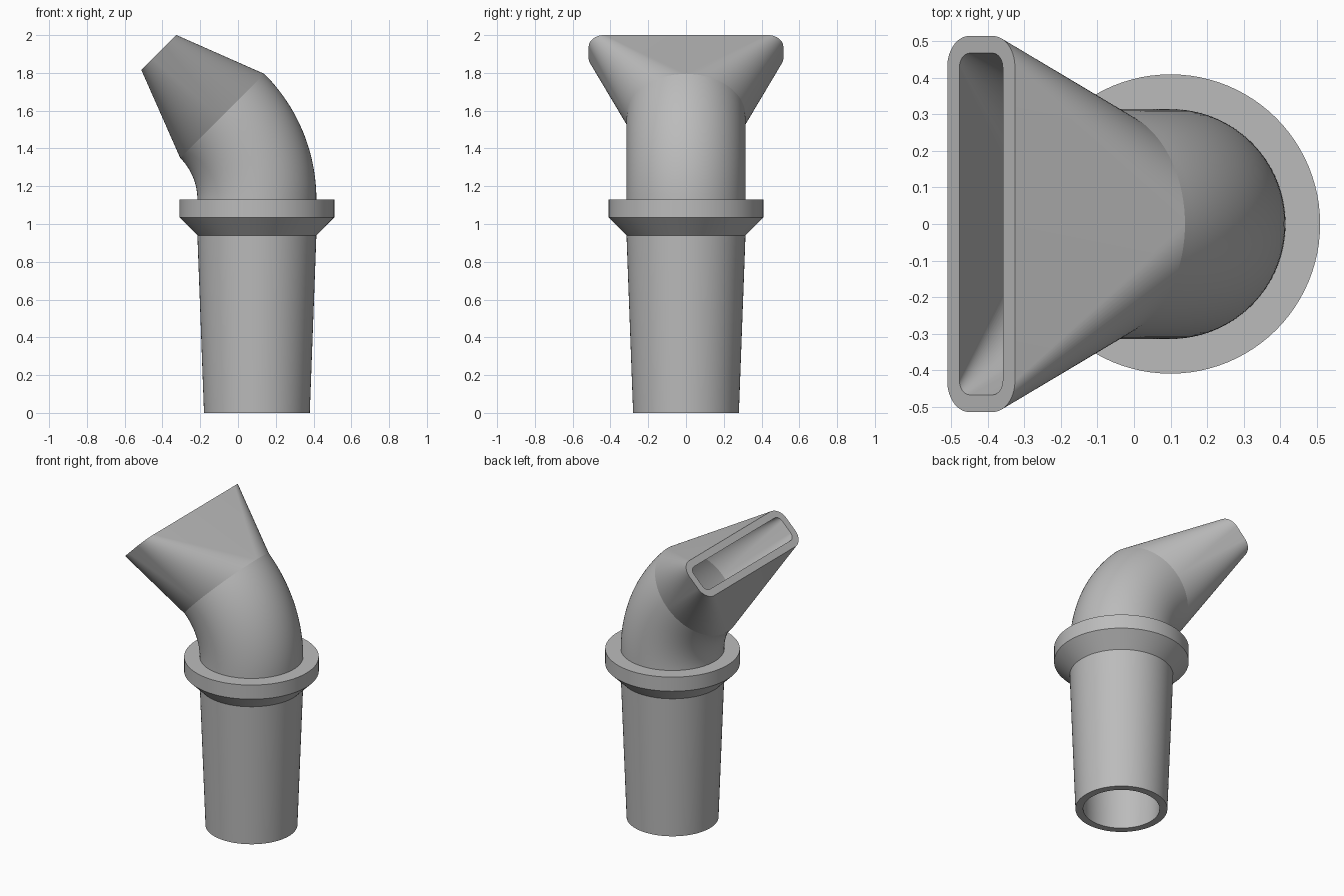
import bpy, bmesh
from math import sin, cos, pi, radians
from mathutils import Vector

if "Cube" in bpy.data.objects:
    bpy.data.objects.remove(bpy.data.objects["Cube"])

grey = bpy.data.materials.new("plain grey")
grey.use_nodes = True
COLOUR = (0.5, 0.5, 0.5, 1)
grey.diffuse_color = COLOUR
grey.node_tree.nodes["Principled BSDF"].inputs["Base Color"].default_value = COLOUR

AXIS_X = 0.1          # centre line of the upright tube
WALL = 0.047
BORE_R = 0.315        # outer radius of the elbow
SEAT_Z = 1.13         # top of the collar, where the bend starts
BEND_R = 0.625
BEND = radians(45)
STEPS = 24            # segments per quarter turn


def section(centre, tilt, half_u, half_v, corner):
    """Rounded rectangle (a circle when all sizes match), tilted about y."""
    u = Vector((cos(tilt), 0, sin(tilt)))
    v = Vector((0, 1, 0))
    points = []
    for q, (su, sv) in enumerate([(1, 1), (-1, 1), (-1, -1), (1, -1)]):
        for i in range(STEPS + 1):
            a = (q + i / STEPS) * pi / 2
            points.append(centre
                          + u * (su * (half_u - corner) + corner * cos(a))
                          + v * (sv * (half_v - corner) + corner * sin(a)))
    return points


def disc(z, r):
    return section(Vector((AXIS_X, 0, z)), 0, r, r, r)


def bend_point(tilt):
    return Vector((AXIS_X - BEND_R + BEND_R * cos(tilt), 0, SEAT_Z + BEND_R * sin(tilt)))


def loft(name, *shells):
    """Skin each list of sections; neighbouring sections are joined by faces."""
    bm = bmesh.new()
    for sections in shells:
        rings = [[bm.verts.new(p) for p in s] for s in sections]
        for a, b in zip(rings, rings[1:]):
            for j in range(len(a)):
                k = (j + 1) % len(a)
                bm.faces.new((a[j], a[k], b[k], b[j]))
    bmesh.ops.remove_doubles(bm, verts=bm.verts, dist=1e-5)
    mesh = bpy.data.meshes.new(name)
    bm.to_mesh(mesh)
    bm.free()
    mesh.materials.append(grey)
    obj = bpy.data.objects.new(name, mesh)
    bpy.context.collection.objects.link(obj)
    bpy.ops.object.select_all(action='DESELECT')
    obj.select_set(True)
    bpy.context.view_layer.objects.active = obj
    bpy.ops.object.shade_smooth_by_angle(angle=radians(30))
    return obj


# Tapered hollow tube, open at both ends
loft("connector_tube", [disc(SEAT_Z, BORE_R - WALL), disc(0.94, BORE_R - WALL),
                        disc(0, 0.28 - WALL), disc(0, 0.28), disc(0.94, BORE_R)])

# Flange with a chamfered underside
loft("collar", [disc(0.94, BORE_R), disc(1.035, 0.41),
                disc(SEAT_Z, 0.41), disc(SEAT_Z, BORE_R)])

# Bent pipe with its bore
tilts = [BEND * i / STEPS for i in range(STEPS + 1)]
outer = [section(bend_point(t), t, BORE_R, BORE_R, BORE_R) for t in tilts]
r = BORE_R - WALL
inner = [section(bend_point(t), t, r, r, r) for t in reversed(tilts)]
loft("elbow", outer, inner)

# Flattened nozzle blending from the round pipe to a wide slot
tip = bend_point(BEND) + Vector((-sin(BEND), 0, cos(BEND))) * 0.475
loft("slot_nozzle", [outer[-1],
                     section(tip, BEND, 0.131, 0.515, 0.085),
                     section(tip, BEND, 0.131 - WALL, 0.515 - WALL, 0.04),
                     inner[0]])
